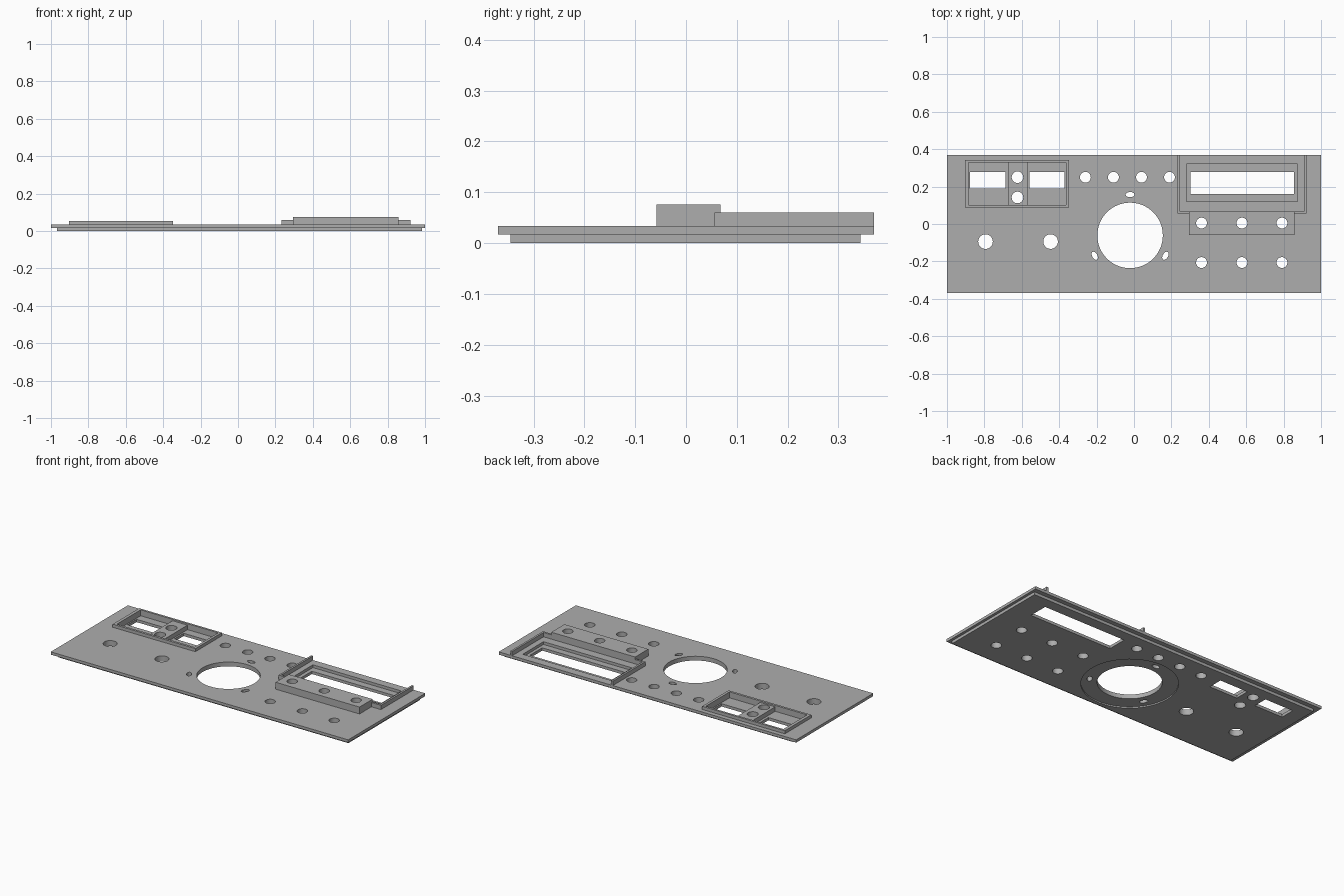
import bpy, math
from mathutils import Matrix

cube = bpy.data.objects.get("Cube")
if cube:
    bpy.data.objects.remove(cube)

grey = bpy.data.materials.new("panel grey")
grey.use_nodes = True
grey.diffuse_color = (0.42, 0.42, 0.42, 1)
grey.node_tree.nodes["Principled BSDF"].inputs["Base Color"].default_value = (0.42, 0.42, 0.42, 1)

# Layer heights
MID, TOP = 0.017, 0.034
LOW, HIGH = -0.1, 0.2


def box(name, x0, x1, y0, y1, z0, z1):
    bpy.ops.mesh.primitive_cube_add(size=1)
    ob = bpy.context.object
    ob.name = name
    ob.data.transform(Matrix.Translation(((x0 + x1) / 2, (y0 + y1) / 2, (z0 + z1) / 2))
                      @ Matrix.Diagonal((x1 - x0, y1 - y0, z1 - z0, 1)))
    ob.data.materials.append(grey)
    return ob


def cylinder(name, x, y, r, z0=LOW, z1=HIGH, sides=32, stretch=1, turn=0):
    bpy.ops.mesh.primitive_cylinder_add(vertices=sides, radius=r, depth=z1 - z0)
    ob = bpy.context.object
    ob.name = name
    ob.data.transform(Matrix.Translation((x, y, (z0 + z1) / 2)) @ Matrix.Rotation(turn, 4, "Z")
                      @ Matrix.Diagonal((stretch, 1, 1, 1)))
    ob.data.materials.append(grey)
    return ob


def cut(ob, cutters):
    for cutter in cutters:
        mod = ob.modifiers.new("cut", "BOOLEAN")
        mod.operation = "DIFFERENCE"
        mod.solver = "EXACT"
        mod.object = cutter
        bpy.context.view_layer.objects.active = ob
        bpy.ops.object.modifier_apply(modifier=mod.name)


# Panel layers
face_plate = box("face_plate", -1, 1, -0.37, 0.37, MID, TOP)
back_plate = box("back_plate", -0.967, 0.984, -0.345, 0.343, 0, MID)

# Twin gauge frame with a drilled bridge between its windows
gauge_frame = box("gauge_frame", -0.904, -0.348, 0.088, 0.342, TOP, 0.053)
gauge_bridge = box("gauge_bridge", -0.671, -0.57, 0.102, 0.329, MID, 0.044)

# Display surround, open at the back, and the switch block before it
display_surround = box("display_surround", 0.233, 0.922, 0.056, 0.37, TOP, 0.06)
switch_block = box("switch_block", 0.294, 0.858, -0.058, 0.068, TOP, 0.076)

# Through holes
dial_x, dial_y = -0.021, -0.061
holes = [cylinder("dial_hole", dial_x, dial_y, 0.175, sides=96)]
for angle in (90, 210, 330):
    a = math.radians(angle)
    holes.append(cylinder("slot", dial_x + 0.218 * math.cos(a), dial_y + 0.218 * math.sin(a),
                          0.014, stretch=1.7, turn=a + math.pi / 2))
for i in range(4):
    holes.append(cylinder("lamp_hole", -0.26 + 0.15 * i, 0.25, 0.029))
for x in (-0.794, -0.446):
    holes.append(cylinder("knob_hole", x, -0.094, 0.039))
switch_holes = [cylinder("switch_hole", x, 0.005, 0.029) for x in (0.361, 0.577, 0.791)]
lower_holes = [cylinder("lower_hole", x, -0.206, 0.029) for x in (0.361, 0.577, 0.791)]
bridge_holes = [cylinder("bridge_hole", -0.623, y, 0.031) for y in (0.25, 0.142)]
windows = [box("window", x0, x1, y0, 0.278, LOW, HIGH) for x0, x1, y0 in
           ((-0.877, -0.687, 0.19), (-0.56, -0.372, 0.19), (0.302, 0.855, 0.16))]
through = holes + switch_holes + lower_holes + bridge_holes + windows

# Recesses
gauge_recess = box("gauge_recess", -0.885, -0.364, 0.102, 0.329, MID, HIGH)
display_recess = box("display_recess", 0.28, 0.874, 0.12, 0.32, MID, HIGH)
surround_inside = box("surround_inside", 0.245, 0.91, 0.068, 0.5, 0, HIGH)
dial_recess = cylinder("dial_recess", dial_x, dial_y, 0.262, LOW, 0.008, 96)

cut(face_plate, [gauge_recess, display_recess] + through)
cut(back_plate, [dial_recess] + through)
cut(gauge_frame, [gauge_recess])
cut(gauge_bridge, bridge_holes)
cut(display_surround, [surround_inside])
cut(switch_block, switch_holes)

for helper in through + [gauge_recess, display_recess, surround_inside, dial_recess]:
    bpy.data.objects.remove(helper)

# Smooth round walls, crisp edges
bpy.ops.object.select_all(action="DESELECT")
for ob in (face_plate, back_plate, gauge_frame, gauge_bridge, display_surround, switch_block):
    ob.select_set(True)
    bpy.context.view_layer.objects.active = ob
bpy.ops.object.shade_smooth_by_angle(angle=math.radians(30))
